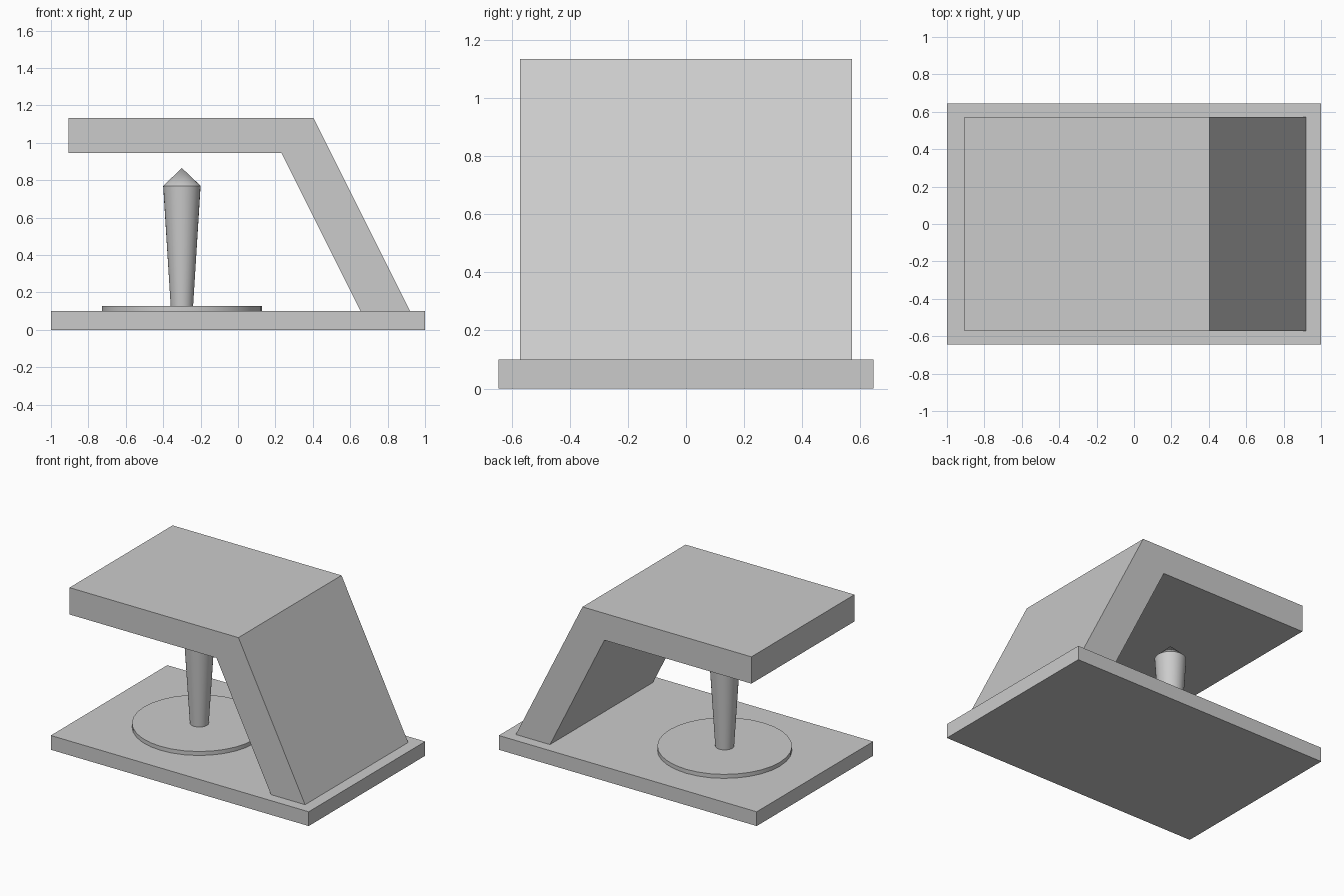
import bpy, bmesh, math

if "Cube" in bpy.data.objects:
    bpy.data.objects.remove(bpy.data.objects["Cube"])


def mesh_object(name, bm):
    bmesh.ops.recalc_face_normals(bm, faces=bm.faces[:])
    mesh = bpy.data.meshes.new(name)
    bm.to_mesh(mesh)
    bm.free()
    obj = bpy.data.objects.new(name, mesh)
    bpy.context.collection.objects.link(obj)
    return obj


def extrude_profile(name, points, half_depth):
    """Extrude an x-z outline along y, centred on y = 0."""
    bm = bmesh.new()
    face = bm.faces.new([bm.verts.new((x, -half_depth, z)) for x, z in points])
    ext = bmesh.ops.extrude_face_region(bm, geom=[face])["geom"]
    verts = [v for v in ext if isinstance(v, bmesh.types.BMVert)]
    bmesh.ops.translate(bm, vec=(0, 2 * half_depth, 0), verts=verts)
    return mesh_object(name, bm)


def lathe(name, rings, cx, sides=32):
    """Stack rings of (radius, z) around a vertical axis; radius 0 is a tip."""
    bm = bmesh.new()
    loops = []
    for r, z in rings:
        n = sides if r else 1
        loops.append([bm.verts.new((cx + r * math.cos(math.tau * i / n),
                                    r * math.sin(math.tau * i / n), z))
                      for i in range(n)])
    for low, high in zip(loops, loops[1:]):
        for i in range(sides):
            j = (i + 1) % sides
            if len(high) == 1:
                bm.faces.new((low[i], low[j], high[0]))
            else:
                bm.faces.new((low[i], low[j], high[j], high[i]))
    for loop in (loops[0], loops[-1]):
        if len(loop) > 1:
            bm.faces.new(loop)
    obj = mesh_object(name, bm)
    bpy.ops.object.select_all(action='DESELECT')
    obj.select_set(True)
    bpy.context.view_layer.objects.active = obj
    bpy.ops.object.shade_smooth_by_angle(angle=math.radians(30))
    return obj


# Rectangular base plate
extrude_profile("base_plate", [(-1, 0), (1, 0), (1, 0.1), (-1, 0.1)], 0.645)

# Overhanging canopy with slanted support
extrude_profile("canopy_arm", [(-0.907, 0.945), (0.233, 0.945), (0.655, 0.1),
                               (0.92, 0.1), (0.403, 1.133), (-0.907, 1.133)], 0.571)

# Round pad and tapered post with pointed tip
lathe("round_pad", [(0.428, 0.1), (0.428, 0.128)], -0.3)
lathe("pointed_post", [(0.06, 0.128), (0.1, 0.77), (0, 0.865)], -0.3)
